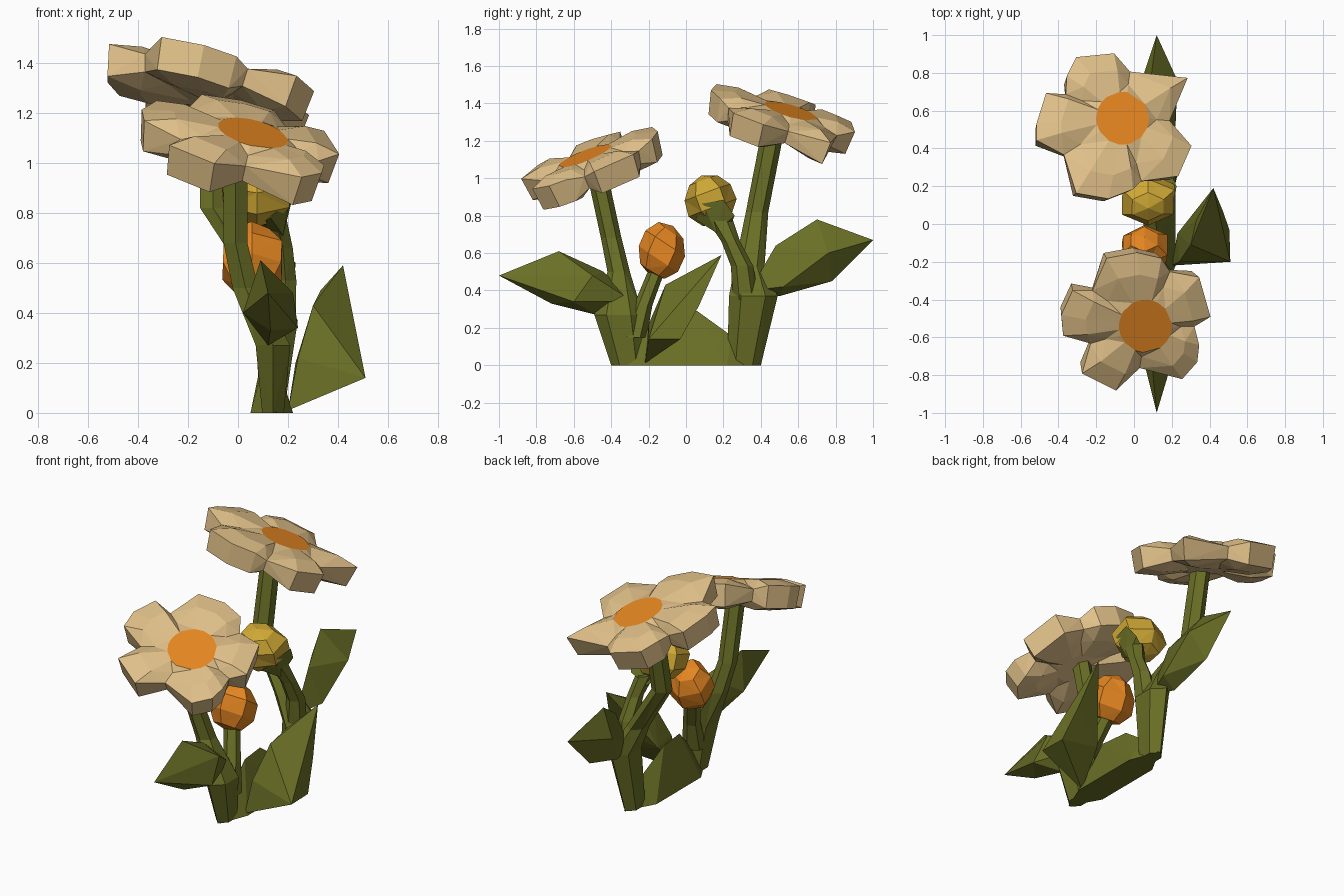
import bpy, bmesh, math, random
from mathutils import Vector, Matrix

if "Cube" in bpy.data.objects:
    bpy.data.objects.remove(bpy.data.objects["Cube"])

random.seed(4)


def material(name, rgb):
    m = bpy.data.materials.new(name)
    m.diffuse_color = (*rgb, 1)
    m.use_nodes = True
    m.node_tree.nodes["Principled BSDF"].inputs["Base Color"].default_value = m.diffuse_color
    return m


GREEN = material("leaf green", (0.145, 0.16, 0.019))
PETAL = material("petal tan", (0.75, 0.53, 0.25))
ORANGE = material("orange", (0.82, 0.25, 0.016))
YELLOW = material("bud yellow", (0.62, 0.39, 0.035))


def finish(name, bm, *mats):
    bmesh.ops.triangulate(bm, faces=bm.faces[:])
    bmesh.ops.recalc_face_normals(bm, faces=bm.faces[:])
    me = bpy.data.meshes.new(name)
    bm.to_mesh(me)
    bm.free()
    for m in mats:
        me.materials.append(m)
    ob = bpy.data.objects.new(name, me)
    bpy.context.collection.objects.link(ob)
    return ob


def bridge(bm, a, b):
    n = len(a)
    for i in range(n):
        bm.faces.new((a[i], a[(i + 1) % n], b[(i + 1) % n], b[i]))


def stem(name, path, sides=6):
    """Faceted tube; path entries are x, y, z, radius x, radius y."""
    bm = bmesh.new()
    rings = []
    for x, y, z, rx, ry in path:
        rings.append([bm.verts.new((x + rx * math.cos(a), y + ry * math.sin(a), z))
                      for a in (math.tau * (i + 0.5) / sides for i in range(sides))])
    for a, b in zip(rings, rings[1:]):
        bridge(bm, a, b)
    bm.faces.new(rings[0])
    bm.faces.new(rings[-1])
    finish(name, bm, GREEN)


def hull(name, pts):
    """Chunky leaf shape wrapped around a few points."""
    bm = bmesh.new()
    for p in pts:
        bm.verts.new(p)
    bmesh.ops.convex_hull(bm, input=bm.verts[:])
    loose = [v for v in bm.verts if not v.link_faces]
    bmesh.ops.delete(bm, geom=loose, context='VERTS')
    finish(name, bm, GREEN)


def flower(name, centre, slope, outline):
    """Tilted thick flower head; outline is its plan, notches found by radius."""
    c = Vector(centre)
    normal = Vector((-slope[0], -slope[1], 1)).normalized()
    d = [Vector((x - c.x, y - c.y)) for x, y in outline]
    n = len(d)
    notch = [d[i].length < min(d[i - 1].length, d[(i + 1) % n].length) for i in range(n)]
    bm = bmesh.new()

    def place(v, h):
        return bm.verts.new(c + Vector((v.x, v.y, v.dot(Vector(slope)))) + normal * h)

    core = [place(v.normalized() * 0.14, 0) for v in d]
    mid = [place(v * 0.72, -0.03 if k else 0.005) for v, k in zip(d, notch)]
    rim = [place(v, -0.05 if k else -0.025) for v, k in zip(d, notch)]
    low = [place(v * 0.95, -0.12 if k else -0.155) for v, k in zip(d, notch)]
    under = [place(v * 0.65, -0.13 if k else -0.17) for v, k in zip(d, notch)]
    base = [place(v.normalized() * 0.1, -0.15) for v in d]
    for a, b in ((core, mid), (mid, rim), (rim, low), (low, under), (under, base)):
        bridge(bm, a, b)
    bm.faces.new(base)
    bm.faces.new(core).material_index = 1
    finish(name, bm, PETAL, ORANGE)


def bud(name, centre, size, mat, tilt):
    """Faceted tilted bud."""
    bm = bmesh.new()
    bmesh.ops.create_uvsphere(bm, u_segments=6, v_segments=5, radius=1)
    for v in bm.verts:
        v.co *= random.uniform(1.0, 1.1)
    bmesh.ops.rotate(bm, verts=bm.verts[:], matrix=Matrix.Rotation(tilt, 3, 'X'))
    for v in bm.verts:
        v.co = Vector(centre) + Vector(a * b for a, b in zip(v.co, size))
    finish(name, bm, mat)


# Flower heads
flower("front_flower", (0.06, -0.54, 1.12), (-0.22, 0.38), [
    (-0.14, -0.19), (0.02, -0.16), (0.15, -0.19), (0.20, -0.27), (0.35, -0.29),
    (0.41, -0.50), (0.33, -0.56), (0.35, -0.65), (0.34, -0.74), (0.26, -0.83),
    (0.04, -0.78), (-0.09, -0.89), (-0.27, -0.80), (-0.22, -0.65), (-0.37, -0.60),
    (-0.38, -0.49), (-0.32, -0.36), (-0.21, -0.37)])
flower("back_flower", (-0.06, 0.56, 1.36), (-0.24, -0.28), [
    (-0.30, 0.89), (-0.10, 0.91), (-0.01, 0.82), (0.29, 0.78), (0.20, 0.56),
    (0.31, 0.42), (0.24, 0.26), (0.05, 0.24), (0.00, 0.19), (-0.13, 0.14),
    (-0.30, 0.17), (-0.36, 0.38), (-0.51, 0.45), (-0.51, 0.54), (-0.46, 0.70),
    (-0.35, 0.70), (-0.35, 0.79)])

# Flower stems
stem("front_stem", [(0.14, -0.31, 0, 0.05, 0.09), (0.14, -0.36, 0.27, 0.08, 0.13),
                    (0.03, -0.36, 0.5, 0.06, 0.06), (-0.01, -0.40, 0.68, 0.055, 0.055),
                    (-0.01, -0.48, 1.05, 0.055, 0.055)])
stem("back_stem", [(0.14, 0.31, 0, 0.05, 0.09), (0.17, 0.36, 0.37, 0.08, 0.13),
                   (0.09, 0.34, 0.53, 0.06, 0.08), (-0.10, 0.38, 0.82, 0.06, 0.06),
                   (-0.10, 0.47, 1.28, 0.055, 0.06)])

# Buds with their stems
bud("yellow_bud", (0.075, 0.13, 0.885), (0.155, 0.135, 0.135), YELLOW, 0.35)
hull("yellow_bud_calyx", [(0.225, 0.2, 0.885), (0.21, 0.09, 0.865), (0.13, 0.05, 0.78),
                          (0.2, 0.26, 0.8), (0.18, 0.16, 0.71), (0.11, 0.23, 0.73),
                          (0.09, 0.12, 0.76)])
stem("yellow_bud_stem", [(0.17, 0.32, 0.35, 0.07, 0.07), (0.19, 0.30, 0.53, 0.05, 0.06),
                         (0.18, 0.24, 0.66, 0.045, 0.05), (0.15, 0.18, 0.78, 0.05, 0.07)])
bud("orange_bud", (0.055, -0.13, 0.61), (0.135, 0.12, 0.145), ORANGE, -0.5)
stem("orange_bud_stem", [(0.14, -0.28, 0.15, 0.07, 0.07), (0.12, -0.23, 0.32, 0.05, 0.05),
                         (0.07, -0.16, 0.5, 0.05, 0.045)])

# Leaves
hull("front_leaf", [(0.12, -1, 0.48), (0.09, -0.68, 0.61), (0.07, -0.44, 0.5),
                    (0.02, -0.6, 0.40), (0.24, -0.6, 0.34), (0.13, -0.72, 0.33),
                    (0.22, -0.5, 0.48), (0.12, -0.48, 0.27), (0.13, -0.28, 0.34)])
hull("back_leaf", [(0.12, 1, 0.67), (0.08, 0.7, 0.78), (0.15, 0.48, 0.64),
                   (0.02, 0.7, 0.60), (0.23, 0.76, 0.60), (0.12, 0.78, 0.45),
                   (0.22, 0.52, 0.42), (0.12, 0.5, 0.37), (0.16, 0.34, 0.40)])
hull("side_leaf", [(0.20, -0.22, 0.01), (0.51, -0.2, 0.14), (0.505, -0.03, 0.14),
                   (0.42, 0.19, 0.59), (0.33, 0.02, 0.49), (0.30, -0.11, 0.43),
                   (0.24, -0.2, 0.22), (0.47, 0.07, 0.32), (0.23, -0.05, 0.2)])

# Low ridge joining the two clumps
hull("base_ridge", [(0.05, -0.22, 0), (0.22, -0.22, 0), (0.05, 0.22, 0), (0.22, 0.22, 0),
                    (0.15, -0.4, 0), (0.15, 0.4, 0),
                    (0.11, 0.06, 0.29), (0.13, -0.12, 0.29), (0.14, 0.24, 0.16)])
